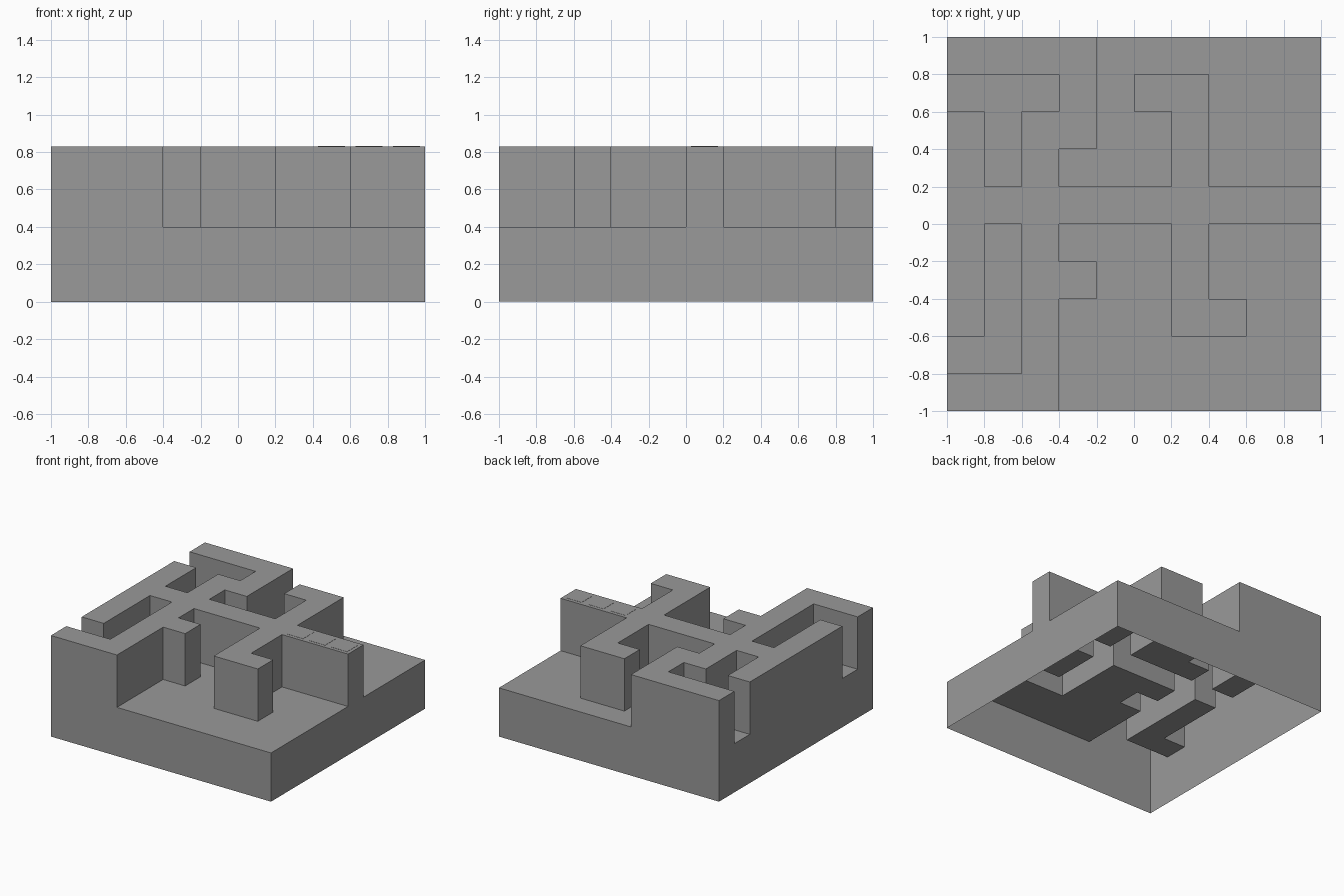
import bpy
import bmesh
from mathutils import Vector

cube = bpy.data.objects.get("Cube")
if cube:
    bpy.data.objects.remove(cube, do_unlink=True)

CELL = 0.2
FLOOR, TOP = 0.40, 0.83

# Plan of the block, back row first: '#' is raised wall, '.' is floor
PLAN = [
    "####......",
    "...#.##...",
    "#.##..#...",
    "#.#...#...",
    "##########",
    "#.#...#...",
    "#.##..#...",
    "#.#...##..",
    "..#.......",
    "###.......",
]
SIZE = len(PLAN)

grey = bpy.data.materials.new("stone_grey")
grey.use_nodes = True
colour = (0.32, 0.32, 0.32, 1)
grey.diffuse_color = colour
grey.node_tree.nodes["Principled BSDF"].inputs["Base Color"].default_value = colour


def add_object(name, bm):
    mesh = bpy.data.meshes.new(name)
    bm.to_mesh(mesh)
    bm.free()
    mesh.materials.append(grey)
    obj = bpy.data.objects.new(name, mesh)
    bpy.context.collection.objects.link(obj)
    return obj


def height(col, row):
    if not (0 <= col < SIZE and 0 <= row < SIZE):
        return 0.0
    return TOP if PLAN[row][col] == "#" else FLOOR


def add_quad(bm, points):
    bm.faces.new([bm.verts.new(p) for p in points])


# Hollow block, open underneath: a level face per cell, walls at each step
bm = bmesh.new()
half = CELL / 2
up = Vector((0, 0, 1))
for row in range(SIZE):
    for col in range(SIZE):
        h = height(col, row)
        centre = Vector((-1 + half + col * CELL, 1 - half - row * CELL, 0))
        corners = [(-1, -1), (1, -1), (1, 1), (-1, 1)]
        add_quad(bm, [centre + Vector((x * half, y * half, h)) for x, y in corners])
        for dx, dy in [(1, 0), (-1, 0), (0, 1), (0, -1)]:
            low = height(col + dx, row - dy)
            edge = centre + Vector((dx, dy, 0)) * half
            side = Vector((-dy, dx, 0)) * half
            for z0, z1 in [(0, FLOOR), (FLOOR, TOP)]:
                if low <= z0 and z1 <= h:
                    add_quad(bm, [edge - side + up * z0, edge + side + up * z0,
                                  edge + side + up * z1, edge - side + up * z1])
bmesh.ops.remove_doubles(bm, verts=bm.verts, dist=0.001)
bmesh.ops.dissolve_limit(bm, angle_limit=0.01, verts=bm.verts, edges=bm.edges)
add_object("maze_block", bm)

# Three thin square tiles on the right-hand end of the long wall
for i, x in enumerate((0.5, 0.7, 0.9)):
    bm = bmesh.new()
    bmesh.ops.create_cube(bm, size=1)
    bmesh.ops.scale(bm, verts=bm.verts, vec=(0.144, 0.144, 0.002))
    tile = add_object(f"square_tile_{i + 1}", bm)
    tile.location = (x, 0.1, TOP + 0.0005)
